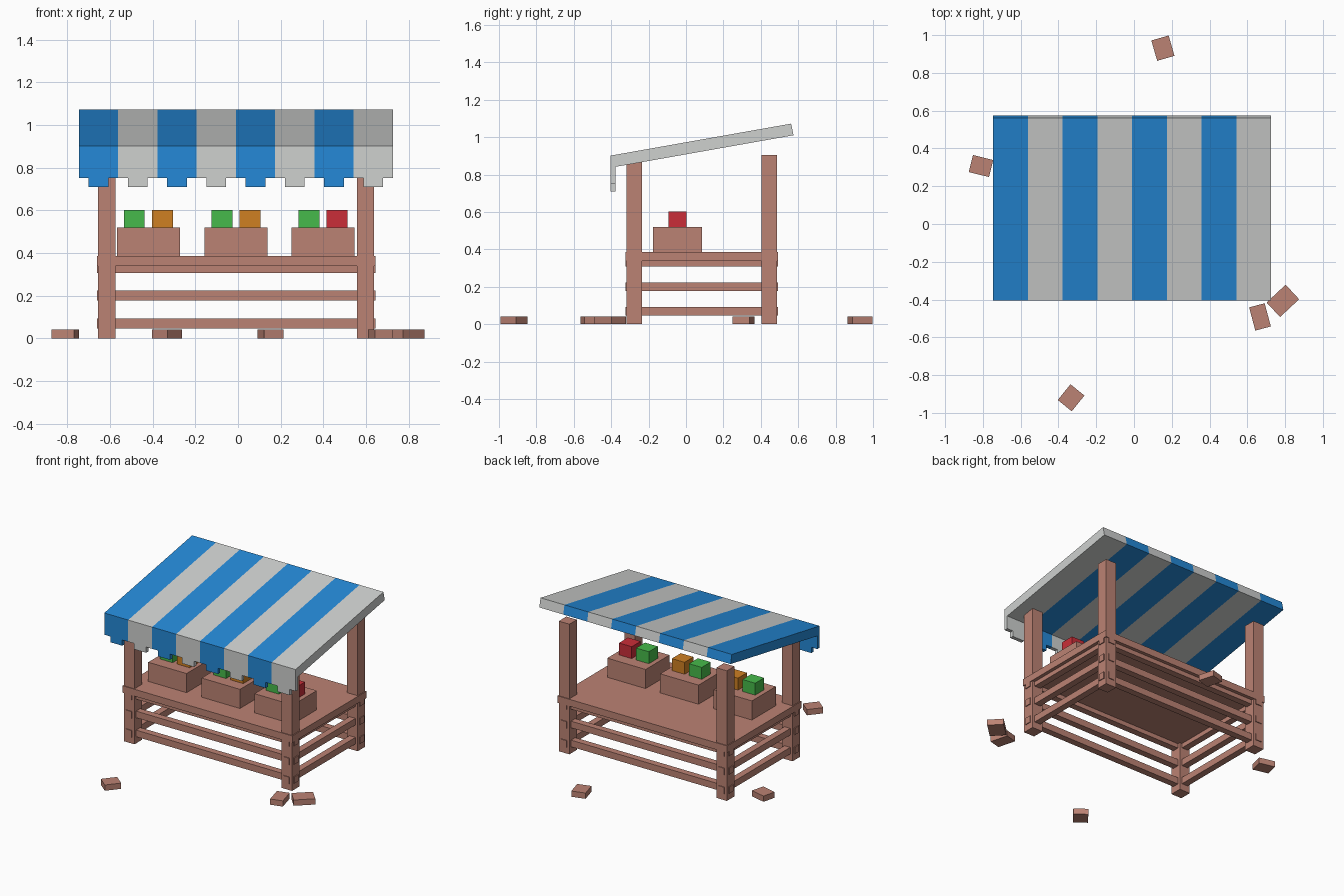
import bpy
import bmesh
from math import radians
from mathutils import Vector

cube = bpy.data.objects.get("Cube")
if cube:
    bpy.data.objects.remove(cube, do_unlink=True)


def material(name, rgb):
    mat = bpy.data.materials.new(name)
    mat.use_nodes = True
    mat.diffuse_color = (*rgb, 1)
    mat.node_tree.nodes["Principled BSDF"].inputs["Base Color"].default_value = (*rgb, 1)
    return mat


wood = material("reddish wood", (0.50, 0.225, 0.173))
blue = material("awning blue", (0.018, 0.25, 0.68))
grey = material("awning pale grey", (0.62, 0.635, 0.625))
green = material("green produce", (0.062, 0.49, 0.069))
orange = material("orange produce", (0.62, 0.215, 0.016))
red = material("red produce", (0.59, 0.027, 0.04))


def add_object(name, bm, mats):
    bmesh.ops.recalc_face_normals(bm, faces=bm.faces)
    mesh = bpy.data.meshes.new(name)
    bm.to_mesh(mesh)
    bm.free()
    for mat in mats:
        mesh.materials.append(mat)
    obj = bpy.data.objects.new(name, mesh)
    bpy.context.collection.objects.link(obj)
    return obj


def box(name, center, size, mat, turn=0):
    bm = bmesh.new()
    bmesh.ops.create_cube(bm, size=1)
    bmesh.ops.scale(bm, vec=Vector(size), verts=bm.verts)
    obj = add_object(name, bm, [mat])
    obj.location = center
    obj.rotation_euler.z = radians(turn)
    return obj


# Frame: four posts with sticks passing through them at three levels
MID_X, MID_Y = -0.009, 0.085
HALF_X, HALF_Y = 0.606, 0.361
LENGTH, DEPTH = 1.305, 0.815
STICK = 0.046

for sx, side in ((-1, "right"), (1, "left")):
    for sy, end in ((-1, "front"), (1, "back")):
        box(f"{end}_{side}_post", (MID_X + sx * HALF_X, MID_Y + sy * HALF_Y, 0.4525),
            (0.081, 0.082, 0.905), wood)

for level, z in (("lower", 0.069), ("middle", 0.201), ("upper", 0.33)):
    for s, end, side in ((-1, "front", "right"), (1, "back", "left")):
        box(f"{level}_{end}_rail", (MID_X, MID_Y + s * HALF_Y, z),
            (LENGTH, STICK, STICK), wood)
        box(f"{level}_{side}_rail", (MID_X + s * HALF_X, MID_Y, z),
            (STICK, DEPTH, STICK), wood)

box("table_top", (MID_X, MID_Y, 0.362), (LENGTH, DEPTH, 0.048), wood)

# Crates, each with two blocks of produce
for x, side, second in ((-0.42, "right", orange), (-0.009, "middle", orange),
                        (0.398, "left", red)):
    box(f"{side}_crate", (x, -0.045, 0.45), (0.295, 0.262, 0.138), wood)
    for dx, mat in ((-0.066, green), (0.066, second)):
        box(f"{side}_{mat.name.replace(' ', '_')}", (x + dx, -0.045, 0.558),
            (0.098, 0.098, 0.088), mat)

# Awning: bent side profile carried across eight stripes
STRIPES, X0, WIDTH = 8, -0.746, 0.184
FRONT, INNER, HEM, TAB = -0.404, -0.378, 0.75, 0.71
profile = [(FRONT, 0.901), (0.562, 1.072), (0.575, 1.01),
           (INNER, 0.841), (INNER, HEM), (FRONT, HEM)]
bm = bmesh.new()
rings = [[bm.verts.new((X0 + i * WIDTH, y, z)) for y, z in profile]
         for i in range(STRIPES + 1)]
for i, (a, b) in enumerate(zip(rings, rings[1:])):
    for j in range(len(profile)):
        k = (j + 1) % len(profile)
        bm.faces.new((a[j], a[k], b[k], b[j])).material_index = i % 2
bm.faces.new(rings[0]).material_index = 0
bm.faces.new(rings[-1]).material_index = 1
add_object("striped_awning", bm, [blue, grey])

# One hanging tab under each stripe
for i in range(STRIPES):
    box(f"awning_tab_{i + 1}",
        (X0 + (i + 0.5) * WIDTH, (FRONT + INNER) / 2, (HEM + TAB) / 2),
        (WIDTH / 2, INNER - FRONT, HEM - TAB), (blue, grey)[i % 2])

# Loose wooden blocks on the ground
blocks = [(0.153, 0.931, 0.095, 0.112, 16), (-0.81, 0.307, 0.11, 0.093, -14),
          (-0.333, -0.92, 0.095, 0.107, -39), (0.667, -0.492, 0.085, 0.127, 15),
          (0.788, -0.407, 0.138, 0.105, 43)]
for i, (x, y, w, d, turn) in enumerate(blocks):
    box(f"ground_block_{i + 1}", (x, y, 0.02), (w, d, 0.04), wood, turn)
